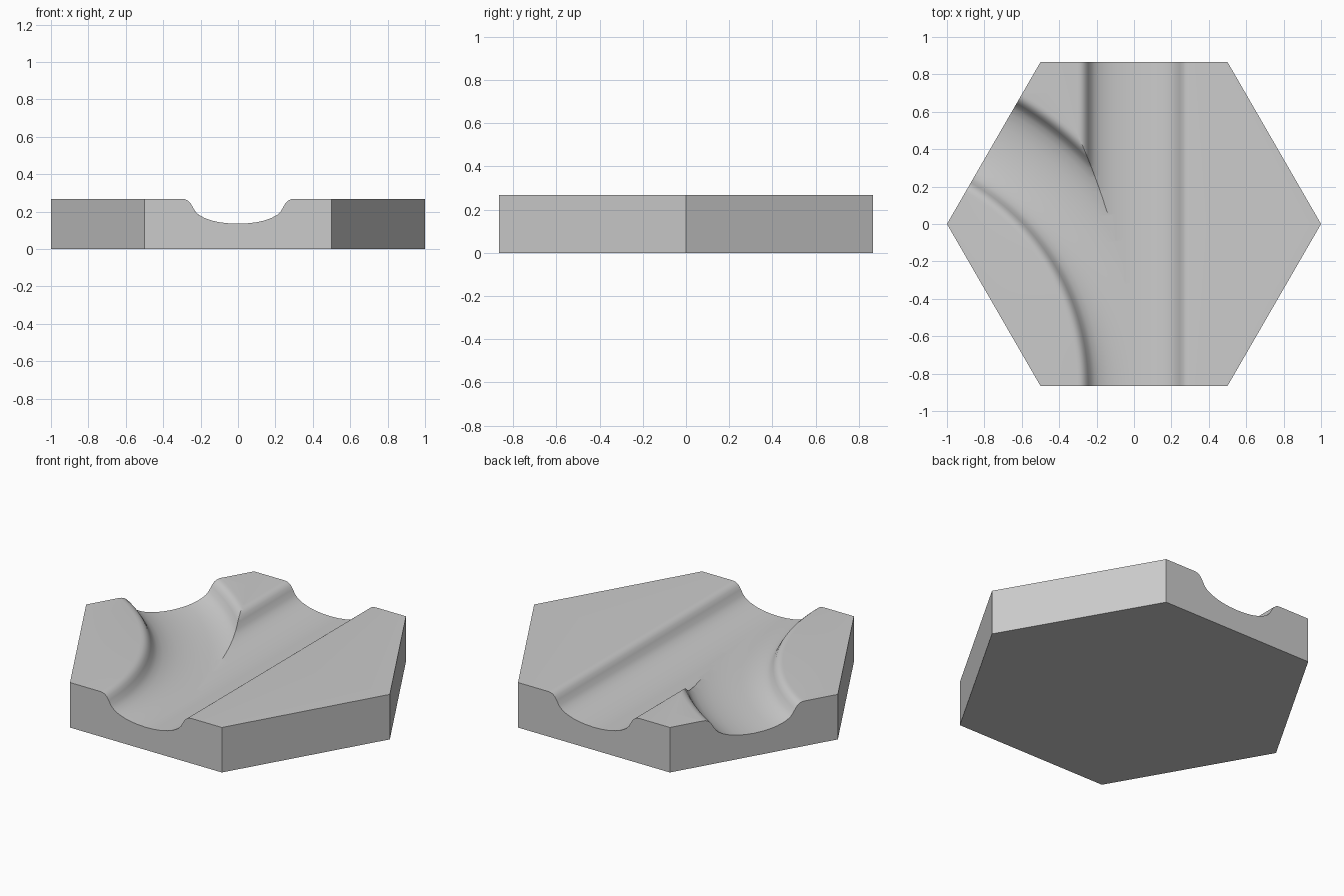
import bpy, bmesh, math

cube = bpy.data.objects.get("Cube")
if cube:
    bpy.data.objects.remove(cube, do_unlink=True)

TOP = 0.268
HALF = math.sqrt(3) / 2        # centre to flat side of the hexagon
BEND = 1.5                     # radius of the curved channel
ROWS = 160

# Half cross-section of a channel: distance from centre line, height
PROFILE = [(0, .135), (.05, .137), (.1, .143), (.14, .152), (.18, .166),
           (.21, .183), (.23, .203), (.245, .23), (.257, .249),
           (.272, .261), (.285, .266), (.3, TOP)]
OFFSETS = sorted({s * d for d, _ in PROFILE for s in (-1, 1)})


def channel_height(d):
    d = abs(d)
    for (d0, z0), (d1, z1) in zip(PROFILE, PROFILE[1:]):
        if d <= d1:
            return z0 + (z1 - z0) * (d - d0) / (d1 - d0)
    return TOP


def ground_height(x, y):
    bend = math.hypot(x + BEND, y + HALF) - BEND
    return min(channel_height(x), channel_height(bend))


def clamp(v, low, high):
    return max(low, min(high, v))


def row_points(y):
    """Columns follow the curved channel, the crease, then the straight channel."""
    edge = 1 - abs(y) / math.sqrt(3)
    up = y + HALF
    crease = -up * up / (4 * BEND)
    xs = [-edge]
    for d in OFFSETS:
        x = math.sqrt(max(0, (BEND + d) ** 2 - up * up)) - BEND
        xs.append(clamp(x, -edge, max(-edge, crease)))
    xs.append(max(-edge, crease))
    xs += [clamp(d, max(-edge, crease), edge) for d in OFFSETS]
    xs.append(edge)
    return [(x, y, ground_height(x, y)) for x in xs]


# Carved top surface
bm = bmesh.new()
grid = [[bm.verts.new(p) for p in row_points(HALF * (2 * j / ROWS - 1))]
        for j in range(ROWS + 1)]
for a, b in zip(grid, grid[1:]):
    for i in range(len(a) - 1):
        bm.faces.new((a[i], a[i + 1], b[i + 1], b[i]))
bmesh.ops.remove_doubles(bm, verts=bm.verts[:], dist=1e-5)

# Side walls and underside
rim = [e for e in bm.edges if e.is_boundary]
walls = bmesh.ops.extrude_edge_only(bm, edges=rim)["geom"]
for v in walls:
    if isinstance(v, bmesh.types.BMVert):
        v.co.z = 0
base = [e for e in walls if isinstance(e, bmesh.types.BMEdge) and e.is_boundary]
bmesh.ops.contextual_create(bm, geom=base)
bmesh.ops.recalc_face_normals(bm, faces=bm.faces[:])

mesh = bpy.data.meshes.new("river_tile")
bm.to_mesh(mesh)
bm.free()
tile = bpy.data.objects.new("river_tile", mesh)
bpy.context.collection.objects.link(tile)

# Plain grey finish
grey = bpy.data.materials.new("light_grey")
grey.use_nodes = True
colour = (0.6, 0.6, 0.6, 1)
grey.diffuse_color = colour
grey.node_tree.nodes["Principled BSDF"].inputs["Base Color"].default_value = colour
mesh.materials.append(grey)

bpy.ops.object.select_all(action="DESELECT")
tile.select_set(True)
bpy.context.view_layer.objects.active = tile
bpy.ops.object.shade_smooth_by_angle(angle=math.radians(30))
